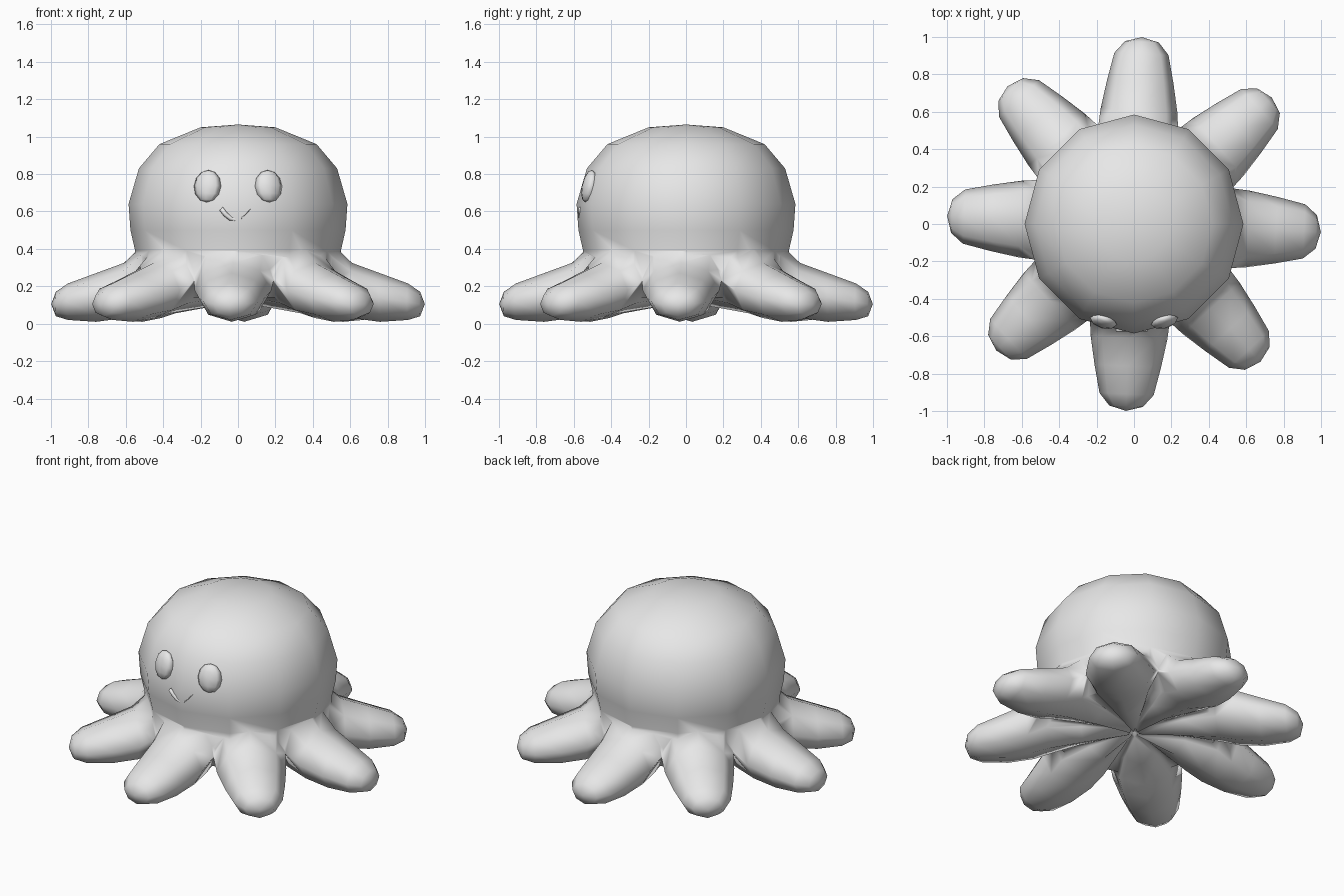
import bpy, bmesh, math
from mathutils import Matrix, Vector

if "Cube" in bpy.data.objects:
    bpy.data.objects.remove(bpy.data.objects["Cube"], do_unlink=True)

grey = bpy.data.materials.new("soft grey")
grey.use_nodes = True
grey.diffuse_color = (0.8, 0.8, 0.8, 1)
grey.node_tree.nodes["Principled BSDF"].inputs["Base Color"].default_value = (0.8, 0.8, 0.8, 1)


def make_object(name, bm):
    bmesh.ops.recalc_face_normals(bm, faces=bm.faces)
    mesh = bpy.data.meshes.new(name)
    bm.to_mesh(mesh)
    bm.free()
    mesh.materials.append(grey)
    mesh.shade_smooth()
    obj = bpy.data.objects.new(name, mesh)
    bpy.context.scene.collection.objects.link(obj)
    return obj


def loft(name, rings, start, end):
    """Skin closed rings of points and close both ends with a fan to a point."""
    bm = bmesh.new()
    rows = [[bm.verts.new(p) for p in ring] for ring in rings]
    n = len(rows[0])
    for a, b in zip(rows, rows[1:]):
        for i in range(n):
            j = (i + 1) % n
            bm.faces.new((a[i], a[j], b[j], b[i]))
    for row, tip in ((rows[0], start), (rows[-1], end)):
        v = bm.verts.new(tip)
        for i in range(n):
            bm.faces.new((row[i], row[(i + 1) % n], v))
    return make_object(name, bm)


def circle(n):
    return [(math.cos(2 * math.pi * i / n), math.sin(2 * math.pi * i / n)) for i in range(n)]


# Rounded twelve-sided head: radius, height
profile = [(0.50, 0.14), (0.555, 0.25), (0.55, 0.39), (0.575, 0.5), (0.585, 0.64),
           (0.53, 0.83), (0.42, 0.96), (0.2, 1.05)]
body = loft("body", [[(r * c, r * s, z) for c, s in circle(12)] for r, z in profile],
            (0, 0, 0.14), (0, 0, 1.065))

# Tentacle sections: distance out, half width, bottom, top
sections = [(0.03, 0.02, 0.11, 0.3), (0.3, 0.14, 0.08, 0.42), (0.5, 0.215, 0.055, 0.43),
            (0.61, 0.205, 0.03, 0.325), (0.76, 0.178, 0.01, 0.27), (0.91, 0.145, 0.02, 0.215),
            (0.975, 0.09, 0.04, 0.17)]


def tentacle(angle):
    rings = [[(d, w * c, (lo + hi) / 2 + (hi - lo) / 2 * s) for c, s in circle(8)]
             for d, w, lo, hi in sections]
    obj = loft("tentacle", rings, (0.01, 0, 0.2), (1.0, 0, 0.105))
    obj.data.transform(Matrix.Rotation(angle, 4, "Z"))
    return obj


# Merge eight tentacles into the body as one skin
bpy.context.view_layer.objects.active = body
for k in range(8):
    arm = tentacle(math.radians(45 * k - 2.5))
    mod = body.modifiers.new("union", "BOOLEAN")
    mod.operation = "UNION"
    mod.solver = "EXACT"
    mod.object = arm
    bpy.ops.object.modifier_apply(modifier=mod.name)
    bpy.data.objects.remove(arm, do_unlink=True)

bm = bmesh.new()
bm.from_mesh(body.data)
bmesh.ops.remove_doubles(bm, verts=bm.verts, dist=0.008)
bm.to_mesh(body.data)
bm.free()
body.data.shade_smooth()

# Flattened oval eyes
for name, side in (("right_eye", -1), ("left_eye", 1)):
    bm = bmesh.new()
    bmesh.ops.create_uvsphere(bm, u_segments=8, v_segments=6, radius=1)
    bm.transform(Matrix.Translation((side * 0.163, -0.52, 0.735))
                 @ Matrix.Rotation(side * math.radians(15), 4, "Z")
                 @ Matrix.Rotation(math.radians(-12), 4, "X")
                 @ Matrix.Diagonal(Vector((0.075, 0.035, 0.088, 1))))
    make_object(name, bm)

# Thin smile, mostly sunk into the head
path = [Vector((0.078 * t - 0.012, -0.567, 0.555 + 0.06 * t * t)) for t in (-1, -0.7, -0.35, 0, 0.35, 0.7, 1)]
rings = [[p + Vector((0.009 * c * (1 if abs(p.x) > 0.03 else 0.4), 0.01 * s, 0.009 * c)) for c, s in circle(6)]
         for p in path]
loft("mouth", rings, path[0], path[-1])
